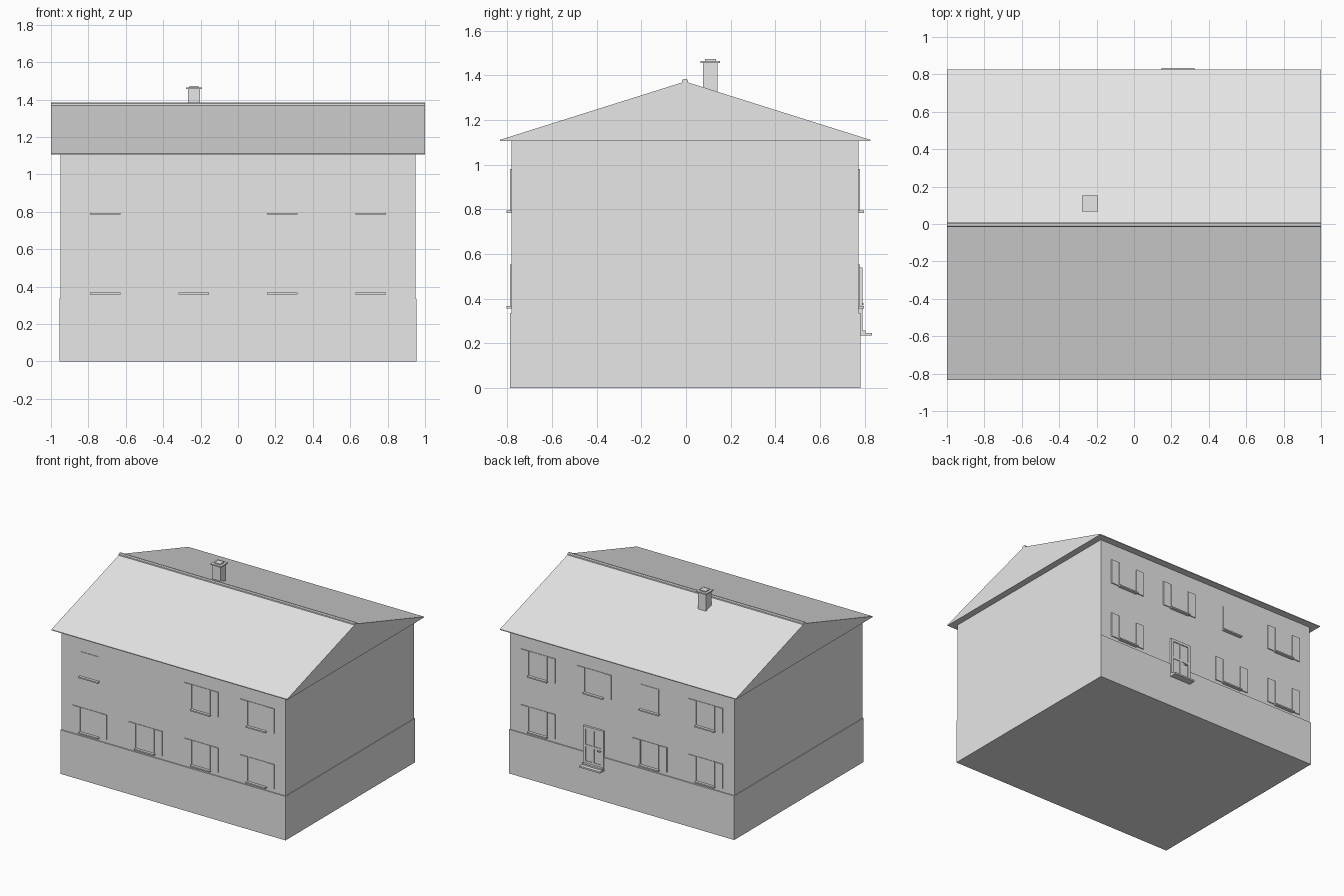
import bpy
import bmesh

if "Cube" in bpy.data.objects:
    bpy.data.objects.remove(bpy.data.objects["Cube"], do_unlink=True)

GREY = bpy.data.materials.new("light_grey")
GREY.use_nodes = True
GREY.diffuse_color = (0.8, 0.8, 0.8, 1)
GREY.node_tree.nodes["Principled BSDF"].inputs["Base Color"].default_value = (0.8, 0.8, 0.8, 1)

FRONT, BACK = -0.78, 0.772   # wall planes
MID = -0.004                 # ridge line


def finish(name, bm):
    bmesh.ops.recalc_face_normals(bm, faces=bm.faces)
    mesh = bpy.data.meshes.new(name)
    bm.to_mesh(mesh)
    bm.free()
    mesh.materials.append(GREY)
    obj = bpy.data.objects.new(name, mesh)
    bpy.context.scene.collection.objects.link(obj)
    return obj


def box(name, x, y, z):
    """Box from (low, high) pairs along each axis."""
    bm = bmesh.new()
    bmesh.ops.create_cube(bm, size=1)
    for v in bm.verts:
        for i, (lo, hi) in enumerate((x, y, z)):
            v.co[i] = lo if v.co[i] < 0 else hi
    return finish(name, bm)


def extrude_x(name, profile, half):
    """Closed (y, z) profile swept along x."""
    bm = bmesh.new()
    face = bm.faces.new([bm.verts.new((-half, y, z)) for y, z in profile])
    new = bmesh.ops.extrude_face_region(bm, geom=[face])["geom"]
    bmesh.ops.translate(bm, vec=(2 * half, 0, 0),
                        verts=[v for v in new if isinstance(v, bmesh.types.BMVert)])
    return finish(name, bm)


def on_wall(name, side, x, depth, z, start=-0.005):
    """Box standing proud of the front (-1) or back (1) wall."""
    wall = FRONT if side < 0 else BACK
    y = sorted((wall + side * start, wall + side * depth))
    return box(name, x, y, z)


def window(name, side, x, z, shutters):
    on_wall(name + "_pane", side, (x - 0.075, x + 0.075), 0.004, (z, z + 0.188))
    on_wall(name + "_sill", side, (x - 0.082, x + 0.082), 0.024, (z - 0.008, z + 0.002))
    if shutters:
        for s in (-1, 1):
            edges = sorted((x + s * 0.08, x + s * 0.145))
            on_wall(name + "_shutter", side, edges, 0.007, (z, z + 0.188))


# Body
box("plinth", (-0.955, 0.955), (FRONT - 0.008, BACK + 0.008), (0, 0.337))
box("walls", (-0.95, 0.95), (FRONT, BACK), (0.33, 1.108))

# Roof with thin eaves and a rounded ridge cap
extrude_x("roof", [(MID - 0.829, 1.105), (MID + 0.829, 1.105), (MID + 0.829, 1.111),
                   (MID, 1.372), (MID - 0.829, 1.111)], 1.0)
extrude_x("ridge_cap", [(MID - 0.013, 1.362), (MID + 0.013, 1.362), (MID + 0.013, 1.378),
                        (MID + 0.006, 1.384), (MID - 0.006, 1.384), (MID - 0.013, 1.378)], 1.0)

# Chimney: shaft, cap and flue
for part, half, low, high in (("shaft", 0.033, 1.28, 1.456),
                              ("cap", 0.043, 1.456, 1.465),
                              ("flue", 0.025, 1.465, 1.473)):
    box("chimney_" + part, (-0.235 - half, -0.235 + half),
        (0.109 - half, 0.109 + half), (low, high))

# Windows: (side, column, level, shutters)
LOWER, UPPER = 0.365, 0.792
COLUMNS = (-0.71, -0.237, 0.237, 0.71)
for i, x in enumerate(COLUMNS):
    window("front_lower_window", -1, x, LOWER, True)
    if i != 1:
        window("front_upper_window", -1, x, UPPER, i != 0)
    window("back_upper_window", 1, x, UPPER, i != 1)
    if i != 2:
        window("back_lower_window", 1, x, LOWER, True)

# Back door: leaf, frame, glazing bars, handle and steps
DX = 0.235
on_wall("door_leaf", 1, (DX - 0.08, DX + 0.08), 0.010, (0.25, 0.535))
for s in (-1, 1):
    edges = sorted((DX + s * 0.066, DX + s * 0.086))
    on_wall("door_jamb", 1, edges, 0.017, (0.25, 0.54))
on_wall("door_head", 1, (DX - 0.066, DX + 0.066), 0.017, (0.52, 0.54))
on_wall("door_bottom_rail", 1, (DX - 0.066, DX + 0.066), 0.014, (0.25, 0.275))
on_wall("door_middle_rail", 1, (DX - 0.066, DX + 0.066), 0.014, (0.385, 0.4))
on_wall("door_stile", 1, (DX - 0.007, DX + 0.007), 0.014, (0.275, 0.52))
on_wall("door_handle", 1, (DX - 0.06, DX - 0.035), 0.022, (0.372, 0.38))
on_wall("upper_step", 1, (DX - 0.086, DX + 0.086), 0.032, (0.24, 0.258))
on_wall("lower_step", 1, (DX - 0.088, DX + 0.088), 0.061, (0.235, 0.247))
